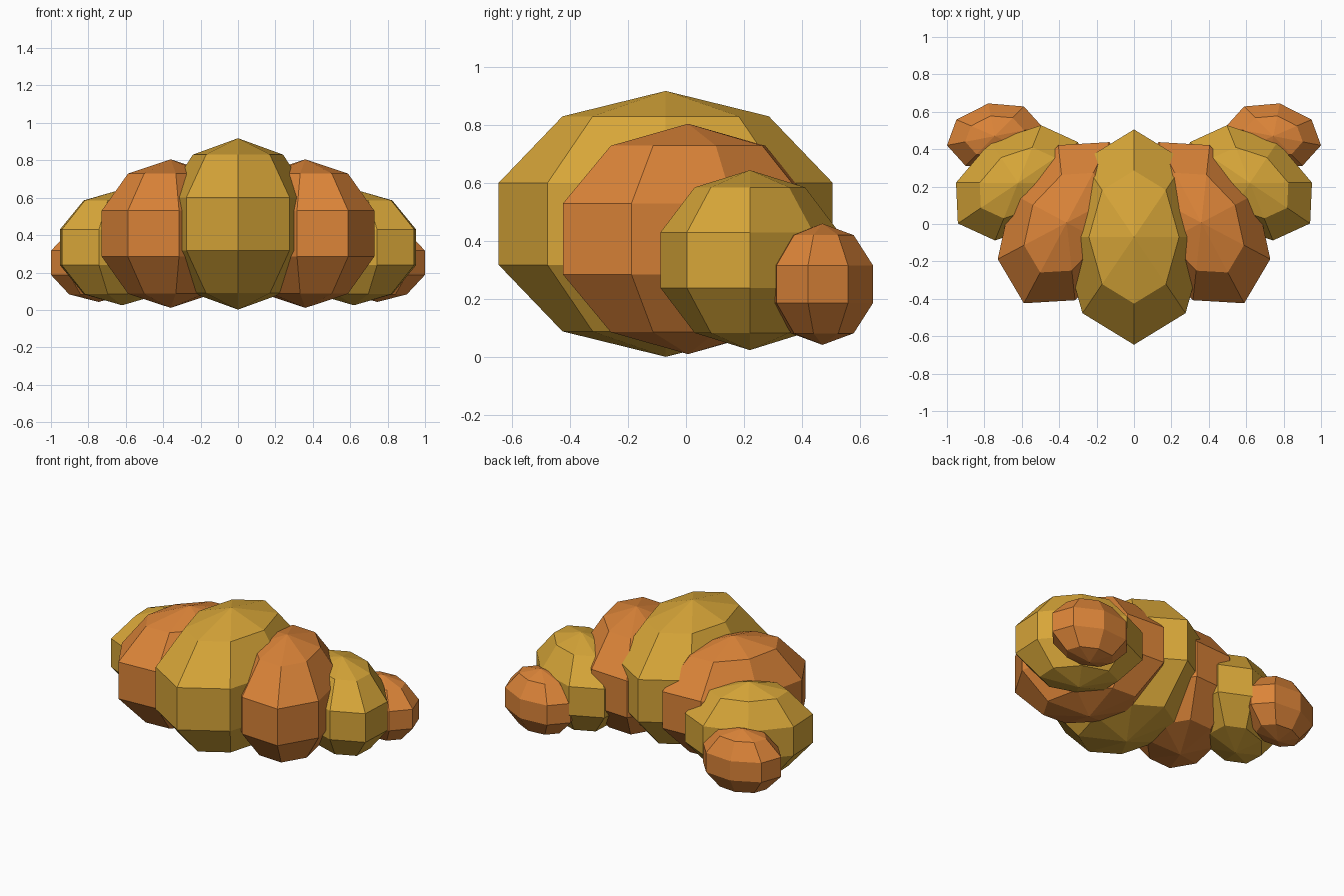
import bpy, bmesh
from math import radians
from mathutils import Matrix

if "Cube" in bpy.data.objects:
    bpy.data.objects.remove(bpy.data.objects["Cube"])


def material(name, rgb):
    m = bpy.data.materials.new(name)
    m.diffuse_color = (*rgb, 1)
    m.use_nodes = True
    m.node_tree.nodes["Principled BSDF"].inputs["Base Color"].default_value = m.diffuse_color
    return m


golden = material("golden_crust", (0.68, 0.38, 0.04))
toasted = material("toasted_crust", (0.71, 0.23, 0.04))


# One faceted, stretched lobe of the croissant, turned about z
def lobe(name, center, radii, turn, mat):
    bm = bmesh.new()
    xf = (Matrix.Translation(center) @ Matrix.Rotation(radians(turn), 4, 'Z')
          @ Matrix.Diagonal((*radii, 1)))
    bmesh.ops.create_uvsphere(bm, u_segments=8, v_segments=5, radius=1, matrix=xf)
    me = bpy.data.meshes.new(name)
    bm.to_mesh(me)
    bm.free()
    me.materials.append(mat)
    bpy.context.collection.objects.link(bpy.data.objects.new(name, me))


# Large middle lobe
lobe("middle_lobe", (0, -0.07, 0.46), (0.41, 0.605, 0.458), 0, golden)

# Lobes shrinking and curling back towards each tip
side_lobes = [
    ("inner_lobe", (0.36, 0.007, 0.408), (0.348, 0.513, 0.397), 28, toasted),
    ("outer_lobe", (0.62, 0.22, 0.335), (0.277, 0.408, 0.31), 56, golden),
    ("tip_lobe", (0.745, 0.47, 0.252), (0.187, 0.273, 0.209), 79, toasted),
]
for name, (x, y, z), radii, turn, mat in side_lobes:
    for side, s in (("right", 1), ("left", -1)):
        lobe(f"{name}_{side}", (s * x, y, z), radii, s * turn, mat)
